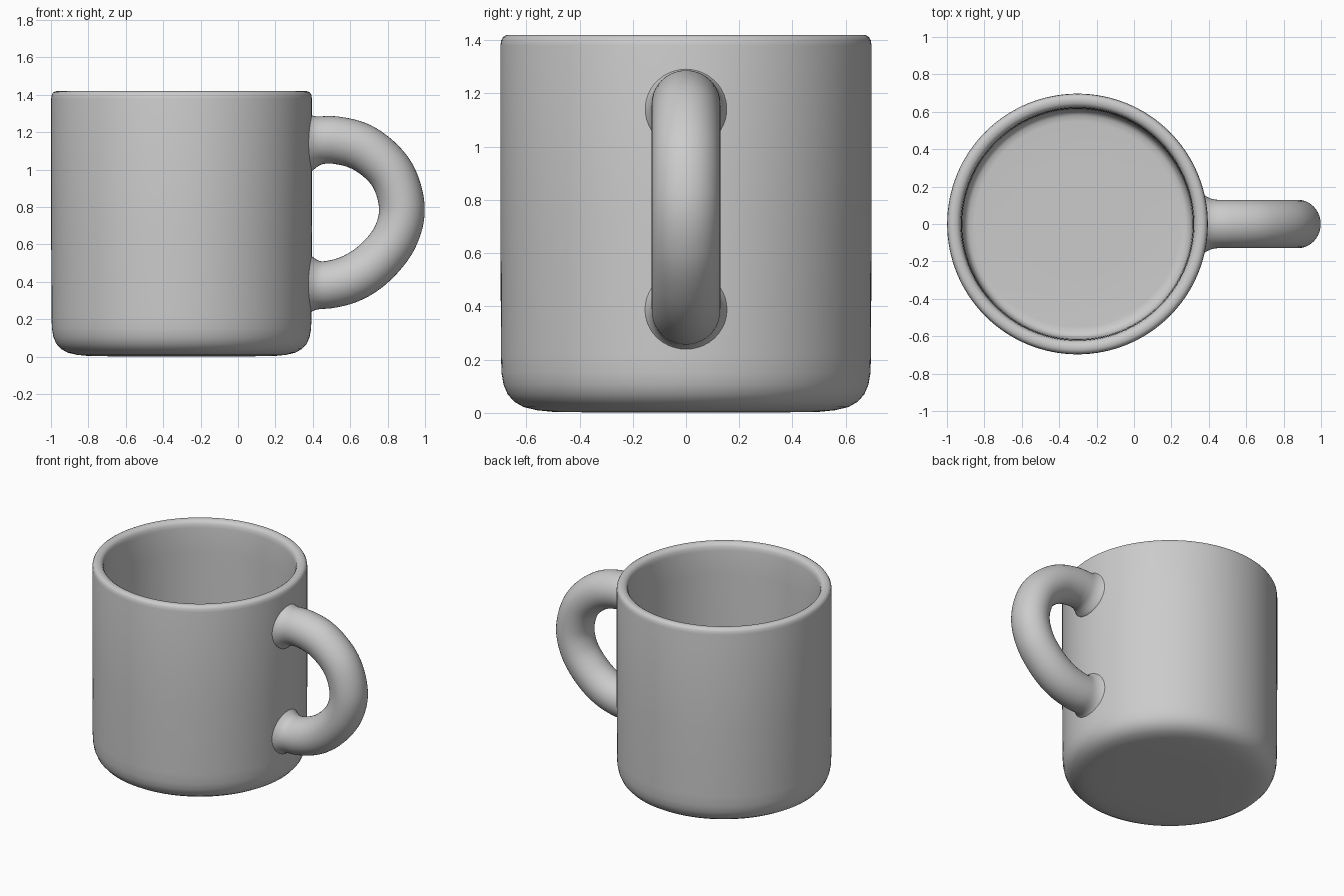
import bpy, bmesh, math
from mathutils import Vector

if "Cube" in bpy.data.objects:
    bpy.data.objects.remove(bpy.data.objects["Cube"])

CX = -0.302   # cup axis
R = 0.697     # cup outer radius


def finish(name, bm):
    bmesh.ops.recalc_face_normals(bm, faces=bm.faces)
    for f in bm.faces:
        f.smooth = True
    mesh = bpy.data.meshes.new(name)
    bm.to_mesh(mesh)
    bm.free()
    obj = bpy.data.objects.new(name, mesh)
    bpy.context.collection.objects.link(obj)
    return obj


def bridge(bm, rings):
    n = len(rings[0])
    for a, b in zip(rings, rings[1:]):
        for i in range(n):
            j = (i + 1) % n
            bm.faces.new((a[i], a[j], b[j], b[i]))


# Cup: one lathed profile, from the underside over the rim to the inner floor
profile = [(0.30, 0.001), (0.50, 0.004), (0.56, 0.010), (0.61, 0.022),
           (0.645, 0.042), (0.670, 0.07), (0.685, 0.105), (0.693, 0.15),
           (0.695, 0.22), (R, 0.7), (R, 1.38), (0.694, 1.40), (0.687, 1.412),
           (0.675, 1.419), (0.660, 1.42), (0.645, 1.417), (0.633, 1.409),
           (0.625, 1.395), (0.621, 1.37), (0.618, 1.2), (0.615, 0.6),
           (0.613, 0.18), (0.609, 0.14), (0.598, 0.115), (0.58, 0.103),
           (0.55, 0.10), (0.30, 0.10)]
N = 128
bm = bmesh.new()
rings = [[bm.verts.new((CX + r * math.cos(2 * math.pi * i / N),
                        r * math.sin(2 * math.pi * i / N), z))
          for i in range(N)] for r, z in profile]
bridge(bm, rings)
bm.faces.new(rings[0])
bm.faces.new(rings[-1])
finish("cup", bm)

# Handle: tube swept along a smooth path, flared where it meets the wall
path = [Vector(p) for p in [(0.26, 1.147), (0.37, 1.15), (0.52, 1.158),
                            (0.68, 1.11), (0.82, 0.98), (0.876, 0.80),
                            (0.84, 0.64), (0.74, 0.51), (0.62, 0.425),
                            (0.49, 0.386), (0.37, 0.385), (0.26, 0.387)]]


def spline(i, t):
    a, b, c, d = path[i - 1:i + 3]
    return 0.5 * (2 * b + (c - a) * t + (2 * a - 5 * b + 4 * c - d) * t ** 2
                  + (3 * b - a - 3 * c + d) * t ** 3)


STEPS, SIDES = 12, 40
line = [spline(i, k / STEPS) for i in range(1, len(path) - 2)
        for k in range(STEPS)] + [path[-2]]
bm = bmesh.new()
rings = []
for k, p in enumerate(line):
    t = (line[min(k + 1, len(line) - 1)] - line[max(k - 1, 0)]).normalized()
    normal = Vector((-t.y, t.x))
    near = max(0.0, min(1.0, (0.46 - p.x) / 0.08))
    thick = 0.122 + 0.005 * min(1, max(0, (0.85 - p.x) / 0.2))
    flare = 0.036 * near ** 2.5
    ring = []
    for s in range(SIDES):
        a = 2 * math.pi * s / SIDES
        y = (0.129 + flare) * math.sin(a)
        q = p + normal * (thick + flare) * math.cos(a)
        ring.append(bm.verts.new((q.x - near * y * y / (2 * R), y, q.y)))
    rings.append(ring)
bridge(bm, rings)
bm.faces.new(rings[0])
bm.faces.new(rings[-1])
finish("handle", bm)

for obj in bpy.context.collection.objects:
    obj.select_set(True)
    bpy.context.view_layer.objects.active = obj
bpy.ops.object.shade_smooth_by_angle(angle=math.radians(50))
